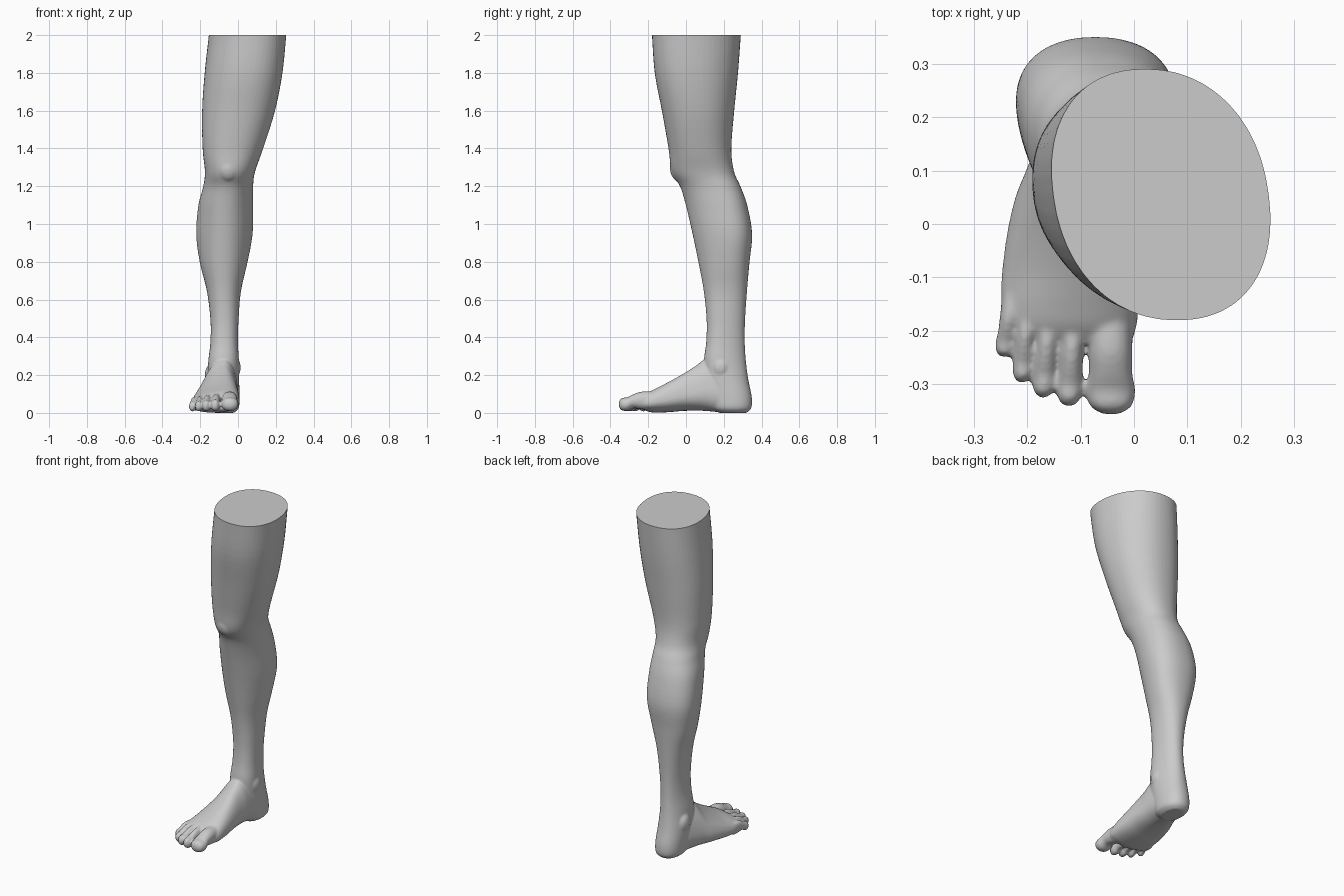
import bpy, bmesh, math
from mathutils import Vector, Matrix

if "Cube" in bpy.data.objects:
    bpy.data.objects.remove(bpy.data.objects["Cube"])

N = 48


def spow(v, p):
    return math.copysign(abs(v) ** p, v)


def spline(rows, steps):
    """Catmull-Rom interpolation between section rows."""
    out = []
    for i in range(len(rows) - 1):
        p0, p1 = rows[max(i - 1, 0)], rows[i]
        p2, p3 = rows[i + 1], rows[min(i + 2, len(rows) - 1)]
        for k in range(steps):
            t = k / steps
            out.append([0.5 * (2 * b + (c - a) * t + (2 * a - 5 * b + 4 * c - d) * t * t
                               + (3 * b - a - 3 * c + d) * t ** 3)
                        for a, b, c, d in zip(p0, p1, p2, p3)])
    return out + [list(rows[-1])]


def section(a0, a1, b0, b1, egg=0, tilt=0, slope=0, power=2.2):
    """Skewed oval that exactly fills the box a0..a1, b0..b1."""
    uv = []
    for i in range(N):
        t = 2 * math.pi * i / N
        c, s = spow(math.cos(t), 2 / power), spow(math.sin(t), 2 / power)
        uv.append((c * (1 + egg * s) - tilt * s, s * (1 + slope * c) if s > 0 else s))
    us, vs = [p[0] for p in uv], [p[1] for p in uv]
    return [(a0 + (a1 - a0) * (u - min(us)) / (max(us) - min(us)),
             b0 + (b1 - b0) * (v - min(vs)) / (max(vs) - min(vs))) for u, v in uv]


def loft(bm, rows, axis, steps=5, **kw):
    """Skin oval sections along z (a=x, b=y) or along y (a=x, b=z)."""
    rings = []
    for r in spline(rows, steps):
        pts = section(*r[1:], **kw)
        rings.append([bm.verts.new((a, b, r[0]) if axis == 'z' else (a, r[0], b)) for a, b in pts])
    for r, q in zip(rings, rings[1:]):
        for i in range(N):
            j = (i + 1) % N
            bm.faces.new((r[i], r[j], q[j], q[i]))
    bm.faces.new(rings[0])
    bm.faces.new(rings[-1])


def bump(bm, centre, radii):
    m = Matrix.Translation(centre) @ Matrix.Diagonal((*radii, 1))
    bmesh.ops.create_uvsphere(bm, u_segments=32, v_segments=20, radius=1, matrix=m)


bm = bmesh.new()

# thigh, knee, calf, ankle, heel: z, x0, x1, y0, y1, egg, tilt
loft(bm, [
    (2.06, -.150, .260, -.184, .294, 0, .15),
    (2.00, -.155, .255, -.180, .290, 0, .15),
    (1.80, -.177, .235, -.165, .275, 0, .12),
    (1.60, -.190, .195, -.127, .255, 0, .08),
    (1.40, -.187, .132, -.092, .240, 0, .03),
    (1.28, -.175, .090, -.076, .255, .05, 0),
    (1.20, -.185, .080, -.030, .290, .12, 0),
    (1.10, -.210, .080, .000, .325, .18, 0),
    (0.95, -.221, .077, .035, .350, .20, 0),
    (0.80, -.202, .050, .066, .336, .15, 0),
    (0.65, -.165, .016, .094, .323, .05, 0),
    (0.50, -.146, .003, .109, .313, -.08, 0),
    (0.38, -.146, .000, .107, .311, -.15, 0),
    (0.28, -.157, .004, .095, .317, -.15, 0),
    (0.18, -.162, .006, .100, .330, -.05, 0),
    (0.09, -.158, .008, .120, .348, 0, 0),
    (0.03, -.150, .004, .140, .346, 0, 0),
    (0.004, -.125, -.022, .175, .320, 0, 0)], 'z')

# kneecap and ankle bones
bump(bm, (-.05, -.025, 1.30), (.065, .060, .075))
bump(bm, (-.145, .225, .205), (.030, .045, .055))
bump(bm, (-.012, .185, .245), (.026, .042, .050))


# foot: y, x0, x1, z0, z1, egg, tilt, slope
loft(bm, [
    (.27, -.140, -.010, .020, .200, -.2, 0, 0),
    (.19, -.168, .000, .008, .270, -.2, 0, .05),
    (.11, -.198, .000, .014, .290, -.3, -.1, .1),
    (.05, -.222, .000, .016, .252, -.35, -.15, .2),
    (-.02, -.238, .003, .014, .208, -.3, -.18, .25),
    (-.09, -.247, .007, .008, .169, -.22, -.15, .3),
    (-.15, -.249, .008, .006, .138, -.12, -.1, .3),
    (-.19, -.240, .005, .008, .117, -.1, -.08, .25),
    (-.222, -.185, -.005, .020, .092, 0, 0, .2)], 'y', power=2.3)

# toes: root x, tip x, root y, tip y, half width, height
for xr, xt, yr, yt, w, h in [
        (-.045, -.043, -.17, -.356, .046, .090),
        (-.112, -.122, -.17, -.341, .0245, .080),
        (-.158, -.170, -.16, -.325, .0225, .076),
        (-.198, -.210, -.15, -.297, .0200, .072),
        (-.228, -.243, -.13, -.249, .0195, .068)]:
    rows = []
    for t, k, lo, hi in [(0, .90, .15, 1.25), (.35, .90, .22, 1.25), (.58, .88, .28, 1.10),
                         (.76, 1.0, .12, .92), (.90, .88, .14, .88), (.97, .58, .25, .75),
                         (1, .25, .40, .60)]:
        x, y = xr + (xt - xr) * t, yr + (yt - yr) * t
        rows.append((y, x - w * k, x + w * k, .004 + h * lo, .004 + h * hi))
    loft(bm, rows, 'y', steps=4)

bmesh.ops.recalc_face_normals(bm, faces=bm.faces)
mesh = bpy.data.meshes.new("leg")
bm.to_mesh(mesh)
bm.free()
leg = bpy.data.objects.new("leg", mesh)
bpy.context.collection.objects.link(leg)
bpy.context.view_layer.objects.active = leg
leg.select_set(True)

# fuse all parts into one soft skin
remesh = leg.modifiers.new("fuse", 'REMESH')
remesh.mode = 'VOXEL'
remesh.voxel_size = .006
soft = leg.modifiers.new("soften", 'SMOOTH')
soft.factor = .5
soft.iterations = 7
for m in ("fuse", "soften"):
    bpy.ops.object.modifier_apply(modifier=m)

# stand on the floor and cut the thigh flat
bm = bmesh.new()
bm.from_mesh(leg.data)
low = min(v.co.z for v in bm.verts)
bmesh.ops.translate(bm, verts=bm.verts, vec=Vector((0, 0, -low)))
bmesh.ops.bisect_plane(bm, geom=bm.verts[:] + bm.edges[:] + bm.faces[:], plane_co=(0, 0, 2),
                       plane_no=(0, 0, 1), clear_outer=True)
bmesh.ops.holes_fill(bm, edges=[e for e in bm.edges if e.is_boundary], sides=0)
bmesh.ops.recalc_face_normals(bm, faces=bm.faces)
bm.to_mesh(leg.data)
bm.free()
bpy.ops.object.shade_smooth_by_angle(angle=math.radians(50))
